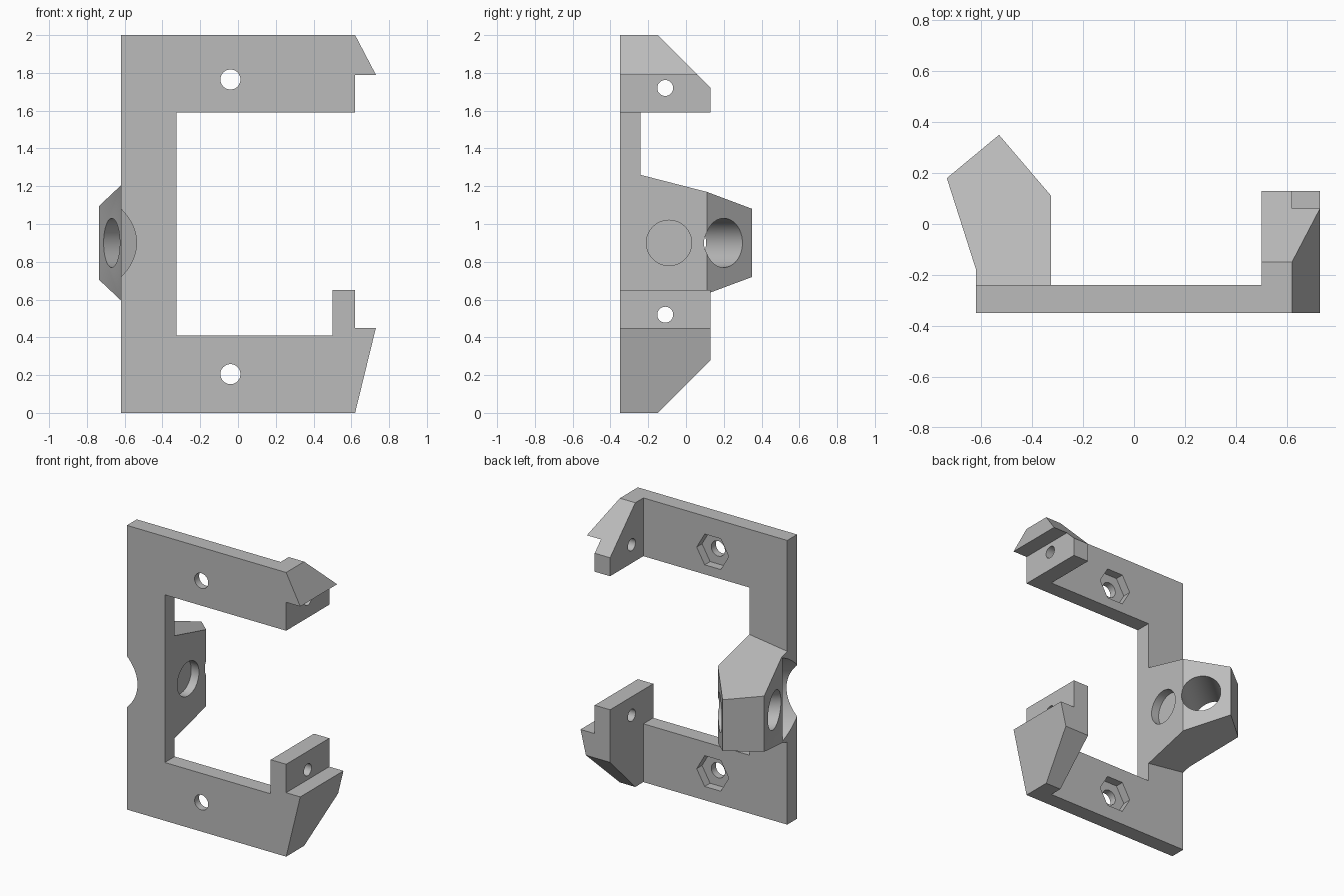
import bpy, bmesh, math
from mathutils import Vector

cube = bpy.data.objects.get("Cube")
if cube:
    bpy.data.objects.remove(cube)

grey = bpy.data.materials.new("plain grey")
grey.use_nodes = True
grey.diffuse_color = (0.5, 0.5, 0.5, 1)
grey.node_tree.nodes["Principled BSDF"].inputs["Base Color"].default_value = (0.5, 0.5, 0.5, 1)


def loft(name, start, end):
    """Solid between two matching rings of points."""
    bm = bmesh.new()
    a = [bm.verts.new(p) for p in start]
    b = [bm.verts.new(p) for p in end]
    n = len(a)
    bm.faces.new(a)
    bm.faces.new(b)
    for i in range(n):
        j = (i + 1) % n
        bm.faces.new((a[i], a[j], b[j], b[i]))
    bmesh.ops.recalc_face_normals(bm, faces=bm.faces)
    mesh = bpy.data.meshes.new(name)
    bm.to_mesh(mesh)
    bm.free()
    mesh.materials.append(grey)
    obj = bpy.data.objects.new(name, mesh)
    bpy.context.collection.objects.link(obj)
    return obj


def prism_y(name, xz, y0, y1):
    return loft(name, [(x, y0, z) for x, z in xz], [(x, y1, z) for x, z in xz])


def prism_x(name, yz, x0, x1):
    return loft(name, [(x0, y, z) for y, z in yz], [(x1, y, z) for y, z in yz])


def rod(name, start, end, radius, sides=48):
    """Straight rod between two points, lying in a horizontal plane."""
    start, end = Vector(start), Vector(end)
    up = Vector((0, 0, 1))
    side = (end - start).normalized().cross(up)
    ring = [(side * math.cos(t) + up * math.sin(t)) * radius
            for t in (2 * math.pi * i / sides for i in range(sides))]
    return loft(name, [start + p for p in ring], [end + p for p in ring])


def combine(target, other, operation):
    """Apply a boolean and discard the second object."""
    mod = target.modifiers.new("boolean", "BOOLEAN")
    mod.operation, mod.solver, mod.object = operation, "EXACT", other
    bpy.context.view_layer.update()
    graph = bpy.context.evaluated_depsgraph_get()
    mesh = bpy.data.meshes.new_from_object(target.evaluated_get(graph))
    target.modifiers.clear()
    target.data = mesh
    bpy.data.objects.remove(other)


FRONT, PLATE_BACK, JAW_BACK, MID = -0.35, -0.24, 0.13, 0.9

# C-shaped plate
bracket = prism_y("clamp_bracket", [
    (-0.62, 0), (0.62, 0), (0.62, 0.41), (-0.325, 0.41),
    (-0.325, 1.59), (0.62, 1.59), (0.62, 2), (-0.62, 2)], FRONT, PLATE_BACK)

# Hooked jaws: front outline crossed with side outline
jaws = {
    "upper_jaw": (
        [(0.5, 1.59), (0.62, 1.59), (0.62, 1.79), (0.73, 1.79), (0.62, 2), (0.5, 2)],
        [(FRONT, 1.59), (JAW_BACK, 1.59), (JAW_BACK, 1.72), (-0.15, 2), (FRONT, 2)]),
    "lower_jaw": (
        [(0.5, 0), (0.62, 0), (0.73, 0.45), (0.62, 0.45), (0.62, 0.65), (0.5, 0.65)],
        [(FRONT, 0), (-0.15, 0), (JAW_BACK, 0.28), (JAW_BACK, 0.65), (FRONT, 0.65)]),
}
for name, (front, side) in jaws.items():
    jaw = prism_y(name, front, FRONT, 0.3)
    combine(jaw, prism_x("side_outline", side, 0.4, 0.9), "INTERSECT")
    combine(bracket, jaw, "UNION")

# Angled block with sloping top and bottom
plan = [(-0.62, -0.3), (-0.325, -0.3), (-0.325, 0.11),
        (-0.53, 0.35), (-0.735, 0.18), (-0.62, -0.18)]


def half_height(x, y):
    return 0.36 - 0.257 * (y + 0.24) + 0.137 * (x + 0.325)


block = loft("angled_block",
             [(x, y, MID - half_height(x, y)) for x, y in plan],
             [(x, y, MID + half_height(x, y)) for x, y in plan])
combine(bracket, block, "UNION")

# Slanted bore through the block, with a wide clearance cut in the plate edge
axis = Vector((0.76, 0.65, 0)).normalized()
centre = Vector((-0.402, 0.2, MID))
floor = centre - axis * (centre - Vector((-0.62, -0.19, MID))).dot(axis)
cutters = [
    rod("bore", centre - axis * 0.7, centre + axis * 0.3, 0.13),
    rod("clearance", floor - axis * 0.8, floor, 0.33, 96),
    rod("blind_recess", (-0.385, -0.09, MID), (-0.2, -0.09, MID), 0.12),
]

# Plate screw holes with hexagonal nut pockets, and jaw holes
for z in (0.205, 1.765):
    cutters.append(rod("screw_hole", (-0.04, -0.5, z), (-0.04, 0, z), 0.053))
    cutters.append(rod("nut_pocket", (-0.04, -0.3, z), (-0.04, 0, z), 0.125, 6))
for z in (0.52, 1.72):
    cutters.append(rod("jaw_hole", (0.4, -0.11, z), (0.9, -0.11, z), 0.042))
for cutter in cutters:
    combine(bracket, cutter, "DIFFERENCE")

# Smooth bores, crisp edges
bpy.ops.object.select_all(action="DESELECT")
bracket.select_set(True)
bpy.context.view_layer.objects.active = bracket
bpy.ops.object.shade_smooth_by_angle(angle=math.radians(20))
